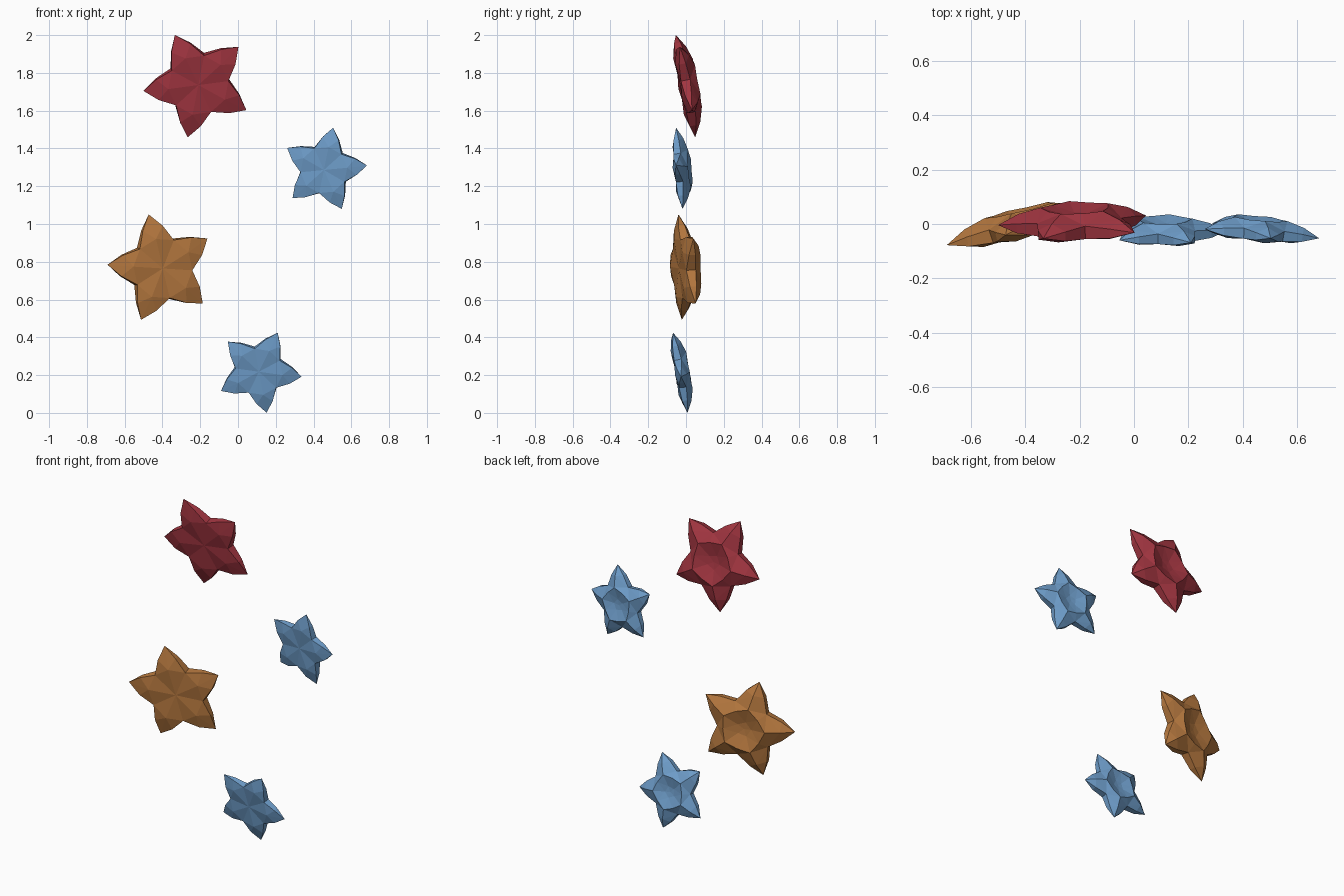
import bpy, bmesh, math
from mathutils import Vector

if "Cube" in bpy.data.objects:
    bpy.data.objects.remove(bpy.data.objects["Cube"])


def material(name, rgb):
    m = bpy.data.materials.new(name)
    m.diffuse_color = (*rgb, 1)
    m.use_nodes = True
    m.node_tree.nodes["Principled BSDF"].inputs["Base Color"].default_value = m.diffuse_color
    return m


RED = material("deep red", (0.36, 0.036, 0.052))
ORANGE = material("amber", (0.47, 0.19, 0.050))
BLUE = material("sky blue", (0.155, 0.335, 0.585))


def star(name, mat, x, y, z, R, phase, b, c):
    """Faceted five-armed star; b and c are the lean of its plane along x and z."""
    n = Vector((-b, 1, -c)).normalized()
    u = Vector((1, b, 0)).normalized()
    v = u.cross(n)
    bm = bmesh.new()

    def ring(r, depth, off=0.0):
        out = []
        for k in range(5):
            a = math.radians(phase + 72 * k + off)
            p = u * math.cos(a) * r + v * math.sin(a) * r + n * depth
            out.append(bm.verts.new(Vector((x, y, z)) + p * R))
        return out

    # front: centre, arm ridge and rim
    fc = bm.verts.new(Vector((x, y, z)) - n * 0.10 * R)
    f_ridge = ring(0.55, -0.13)
    f_notch = ring(0.55, -0.09, 36)
    f_l, f_r = ring(0.77, -0.07, 14.2), ring(0.77, -0.07, -14.2)
    tip = ring(1.0, 0.0)
    # back: rim, arm ridge, raised ring and dimple
    b_notch = ring(0.57, 0.08, 36)
    b_l, b_r = ring(0.77, 0.05, 14.5), ring(0.77, 0.05, -14.5)
    b_ridge = ring(0.74, 0.14)
    r_arm, r_gap = ring(0.46, 0.22), ring(0.40, 0.21, 36)
    dim = ring(0.15, 0.13)
    bc = bm.verts.new(Vector((x, y, z)) + n * 0.12 * R)

    for k in range(5):
        j, p = (k + 1) % 5, k - 1
        faces = [
            (fc, f_ridge[k], f_notch[k]), (fc, f_notch[p], f_ridge[k]),
            (dim[k], dim[j], r_gap[k]), (dim[k], r_gap[k], r_arm[k]),
            (dim[j], r_arm[j], r_gap[k]), (bc, dim[j], dim[k]),
        ]
        # both halves of one arm
        for fn, fm, bn, bmid, rg in ((f_notch[k], f_l[k], b_notch[k], b_l[k], r_gap[k]),
                                     (f_notch[p], f_r[k], b_notch[p], b_r[k], r_gap[p])):
            faces += [(f_ridge[k], fm, fn), (f_ridge[k], tip[k], fm),
                      (fn, fm, bmid, bn), (fm, tip[k], bmid),
                      (b_ridge[k], bmid, tip[k]), (b_ridge[k], bn, bmid),
                      (r_arm[k], bn, b_ridge[k]), (r_arm[k], rg, bn)]
        for f in faces:
            bm.faces.new(f)
    bmesh.ops.recalc_face_normals(bm, faces=bm.faces)
    me = bpy.data.meshes.new(name)
    bm.to_mesh(me)
    bm.free()
    me.materials.append(mat)
    bpy.context.collection.objects.link(bpy.data.objects.new(name, me))


# the four stars, top to bottom
star("red_star", RED, -0.211, -0.002, 1.741, 0.292, 43.3, 0.03, -0.185)
star("upper_blue_star", BLUE, 0.457, -0.028, 1.288, 0.228, 5.6, -0.10, -0.09)
star("amber_star", ORANGE, -0.405, -0.010, 0.766, 0.294, 32.4, 0.235, -0.05)
star("lower_blue_star", BLUE, 0.111, -0.032, 0.222, 0.228, -7.8, 0.0, -0.18)
